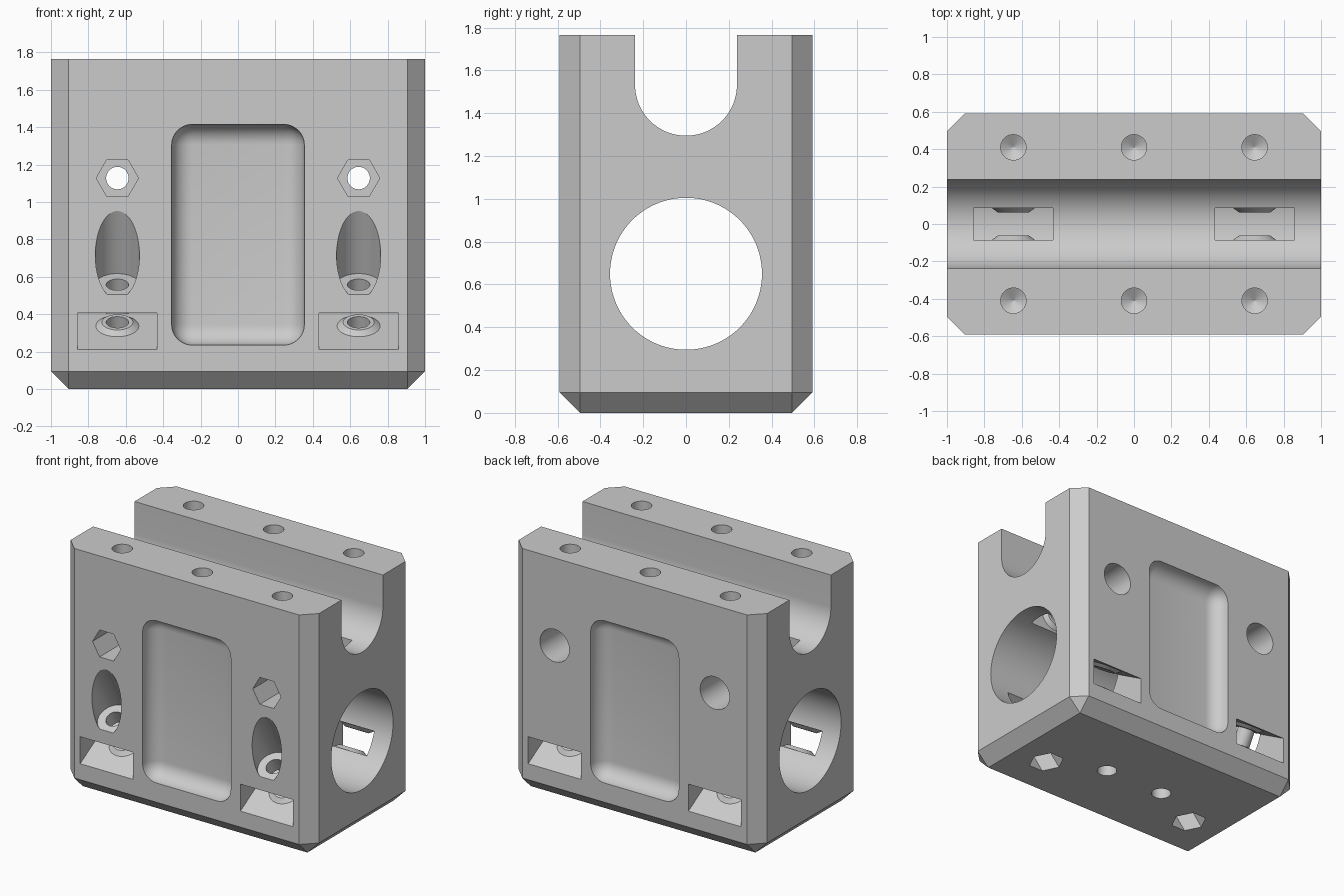
import bpy, bmesh
from math import pi, cos, sin, radians
from mathutils import Matrix, Vector

if "Cube" in bpy.data.objects:
    bpy.data.objects.remove(bpy.data.objects["Cube"])

HX, HY, TOP, CH = 1.0, 0.59, 1.765, 0.095   # block half sizes, height, chamfer
BORE_Z, BORE_R = 0.65, 0.355
CHANNEL_R = 0.238
ROLLER_X, ROLLER_R = 0.645, 0.478           # bolt position along and away from the bore

grey = bpy.data.materials.new("grey plastic")
grey.use_nodes = True
COLOUR = (0.6, 0.6, 0.6, 1)
grey.diffuse_color = COLOUR
grey.node_tree.nodes["Principled BSDF"].inputs["Base Color"].default_value = COLOUR


def finish(name, bm, matrix=Matrix()):
    bmesh.ops.recalc_face_normals(bm, faces=bm.faces)
    bm.transform(matrix)
    mesh = bpy.data.meshes.new(name)
    bm.to_mesh(mesh)
    bm.free()
    mesh.materials.append(grey)
    obj = bpy.data.objects.new(name, mesh)
    bpy.context.collection.objects.link(obj)
    return obj


def loft(name, rings, matrix=Matrix()):
    """Skin a stack of equal rings and cap both ends."""
    bm = bmesh.new()
    loops = [[bm.verts.new(p) for p in ring] for ring in rings]
    n = len(loops[0])
    for a, b in zip(loops, loops[1:]):
        for i in range(n):
            j = (i + 1) % n
            bm.faces.new((a[i], a[j], b[j], b[i]))
    bm.faces.new(loops[0])
    bm.faces.new(loops[-1])
    return finish(name, bm, matrix)


def rod(name, profile, matrix, sides=48):
    """Turned shape along y from (radius, y) pairs."""
    angles = [2 * pi * i / sides for i in range(sides)]
    return loft(name, [[(r * cos(a), y, r * sin(a)) for a in angles]
                       for r, y in profile], matrix)


def box(name, size, matrix, bevel=0):
    bm = bmesh.new()
    bmesh.ops.create_cube(bm, size=1, matrix=Matrix.Diagonal((*size, 1)))
    if bevel:
        bmesh.ops.bevel(bm, geom=bm.edges[:], offset=bevel, segments=8,
                        profile=0.5, affect='EDGES')
    return finish(name, bm, matrix)


def combine(tool, operation='DIFFERENCE'):
    tool.hide_render = True
    mod = block.modifiers.new("cut", 'BOOLEAN')
    mod.operation, mod.solver, mod.object = operation, 'EXACT', tool
    bpy.ops.object.modifier_apply(modifier=mod.name)
    bpy.data.objects.remove(tool)


def at(x, y, z):
    return Matrix.Translation((x, y, z))


# Block with chamfered uprights and bottom edges
bm = bmesh.new()
for sx in (-1, 1):
    for sy in (-1, 1):
        x, y = sx * (HX - CH), sy * (HY - CH)
        bm.verts.new((x, y, 0))
        for z in (CH, TOP):
            bm.verts.new((sx * HX, y, z))
            bm.verts.new((x, sy * HY, z))
bmesh.ops.convex_hull(bm, input=bm.verts[:])
bmesh.ops.dissolve_limit(bm, angle_limit=radians(1), verts=bm.verts[:], edges=bm.edges[:])
block = finish("bearing_block", bm)
bpy.context.view_layer.objects.active = block
block.select_set(True)

# Round bore along x
along_x = Matrix.Rotation(-pi / 2, 4, 'Z')
combine(rod("bore", [(BORE_R, -1.2), (BORE_R, 1.2)], at(0, 0, BORE_Z) @ along_x, 96))

# U-shaped channel along the top
cz = 1.533
outline = [(CHANNEL_R * cos(a), cz + CHANNEL_R * sin(a))
           for a in (pi + pi * i / 40 for i in range(41))]
outline += [(CHANNEL_R, 2), (-CHANNEL_R, 2)]
combine(loft("channel", [[(x, y, z) for y, z in outline] for x in (-1.2, 1.2)]))

# Rounded pockets in the front and back
for sy in (-1, 1):
    combine(box("pocket", (0.71, 0.42, 1.18), at(0, sy * (HY + 0.1), 0.825), 0.11))

# Three roller slots around the bore at each end, with conical spacers and bolt holes
for x in (-ROLLER_X, ROLLER_X):
    for angle, side in ((0, 1), (120, 1), (-120, -1)):
        turn = at(0, 0, BORE_Z) @ Matrix.Rotation(radians(angle), 4, 'X')
        combine(box("roller_slot", (0.425, 0.17, 0.7), turn @ at(x, 0, 0.55)))
        axis = turn @ at(x, 0, ROLLER_R) @ Matrix.Diagonal((1, side, 1, 1))
        for s in (-1, 1):
            combine(rod("spacer", [(0.115, s * 0.1), (0.115, s * 0.085), (0.083, s * 0.062)],
                        axis), 'UNION')
        combine(rod("bolt_hole", [(0.06, -0.75), (0.06, 0.17), (0.118, 0.17), (0.118, 0.75)],
                    axis))
        combine(rod("nut_trap", [(0.113, -0.75), (0.113, -0.17)], axis, 6))

# Blind drilled holes in the top rails and the underside
DRILL = [(0.068, -0.1), (0.068, 0.35), (0.001, 0.39)]
down = Matrix.Rotation(-pi / 2, 4, 'X')
for x in (-ROLLER_X, 0, ROLLER_X):
    for y in (-0.41, 0.41):
        combine(rod("rail_hole", DRILL, at(x, y, TOP) @ down, 32))
for x in (-0.245, 0.245):
    combine(rod("base_hole", [(r, d * 0.6) for r, d in DRILL],
                at(x, 0, 0) @ down.inverted(), 32))

bpy.ops.object.shade_smooth_by_angle(angle=radians(25))
